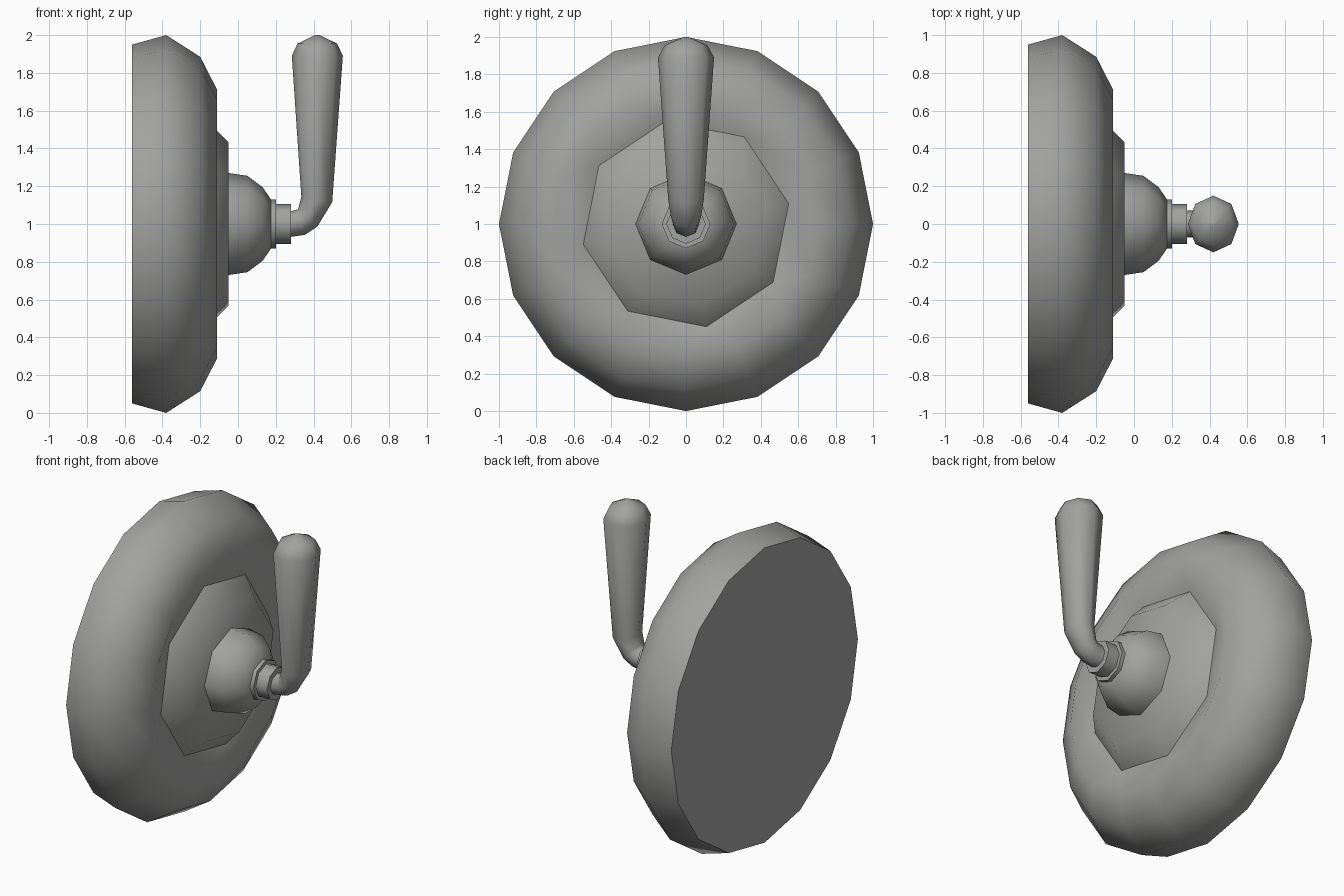
import bpy, bmesh, math
from mathutils import Vector

if "Cube" in bpy.data.objects:
    bpy.data.objects.remove(bpy.data.objects["Cube"])

metal = bpy.data.materials.new("grey_metal")
metal.diffuse_color = (0.36, 0.36, 0.355, 1)
metal.use_nodes = True
metal.node_tree.nodes["Principled BSDF"].inputs["Base Color"].default_value = metal.diffuse_color


def loft(name, rings, angle):
    """Skin a list of equal-length point rings, cap both ends, smooth by angle."""
    bm = bmesh.new()
    loops = [[bm.verts.new(p) for p in ring] for ring in rings]
    n = len(loops[0])
    for a, b in zip(loops, loops[1:]):
        for i in range(n):
            j = (i + 1) % n
            bm.faces.new((a[i], a[j], b[j], b[i]))
    bm.faces.new(loops[0])
    bm.faces.new(loops[-1])
    bmesh.ops.remove_doubles(bm, verts=bm.verts, dist=0.0005)
    bmesh.ops.recalc_face_normals(bm, faces=bm.faces)
    me = bpy.data.meshes.new(name)
    bm.to_mesh(me)
    bm.free()
    me.materials.append(metal)
    ob = bpy.data.objects.new(name, me)
    bpy.context.collection.objects.link(ob)
    bpy.ops.object.select_all(action='DESELECT')
    ob.select_set(True)
    bpy.context.view_layer.objects.active = ob
    bpy.ops.object.shade_smooth_by_angle(angle=math.radians(angle))
    return ob


def ring_x(x, r, n):
    """Ring around the x axis at height 1."""
    return [(x, r * math.cos(math.tau * i / n), 1 + r * math.sin(math.tau * i / n))
            for i in range(n)]


def paired_ring_x(x, r):
    """Octagon given as 16 points in coincident pairs, so it joins a 16-sided ring."""
    angles = [math.radians(11.25 + 45 * (i // 2)) for i in range(16)]
    return [(x, r * math.cos(a), 1 + r * math.sin(a)) for a in angles]


# round wall plate: 16-sided rim, groove and raised octagonal centre
loft("wall_plate",
     [ring_x(x, r, 16) for x, r in
      [(-0.56, 0.95), (-0.38, 1.0), (-0.20, 0.885), (-0.11, 0.71)]]
     + [paired_ring_x(-0.165, 0.56), paired_ring_x(-0.05, 0.44)], 60)

# domed hub
loft("hub", [ring_x(x, r, 8) for x, r in
             [(-0.05, 0.27), (0.05, 0.255), (0.13, 0.195), (0.175, 0.13)]], 50)

# stepped collars
for name, x0, x1, r in [("large_collar", 0.17, 0.20, 0.13),
                        ("small_collar", 0.20, 0.28, 0.105)]:
    loft(name, [ring_x(x0, r, 8), ring_x(x1, r, 8)], 50)

# lever: elbow out of the collar, tapered grip and rounded end
# (x, z, tilt of the cross-section from the x axis, in-plane radius, y radius)
lever = [(0.28, 1.00, 0, 0.068, 0.070),
         (0.335, 1.01, 15, 0.070, 0.072),
         (0.37, 1.035, 45, 0.070, 0.080),
         (0.417, 1.13, 80, 0.083, 0.095),
         (0.42, 1.89, 90, 0.135, 0.150),
         (0.42, 1.955, 90, 0.105, 0.115),
         (0.42, 2.0, 90, 0.012, 0.012)]
rings = []
for x, z, tilt, rp, ry in lever:
    t = math.radians(tilt)
    side = Vector((-math.sin(t), 0, math.cos(t)))
    rings.append([Vector((x, 0, z)) + side * rp * math.cos(math.tau * i / 8)
                  + Vector((0, ry * math.sin(math.tau * i / 8), 0)) for i in range(8)])
lever_ob = loft("lever_handle", rings, 60)
